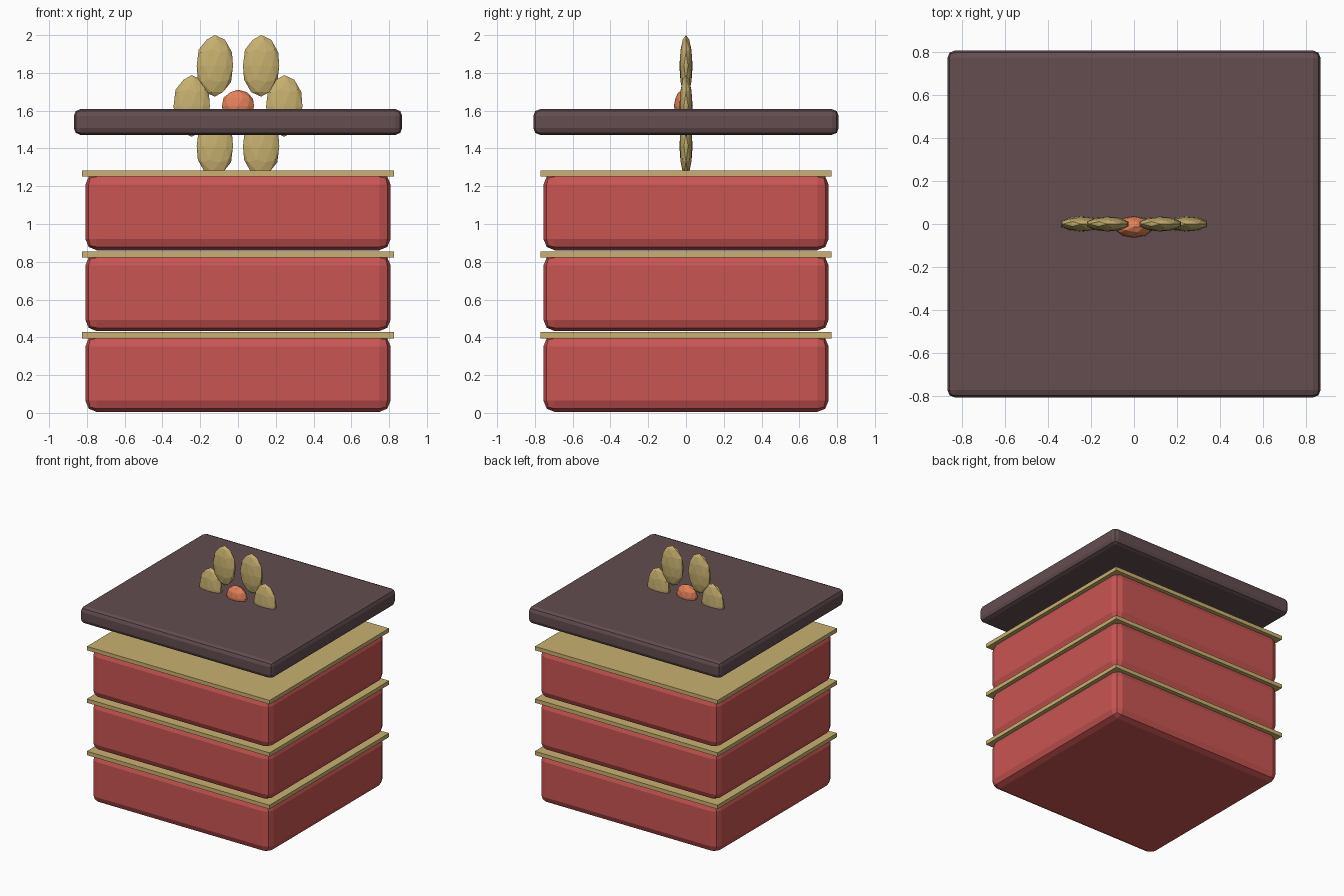
import bpy
import math

if "Cube" in bpy.data.objects:
    bpy.data.objects.remove(bpy.data.objects["Cube"])


def material(name, rgb):
    m = bpy.data.materials.new(name)
    m.diffuse_color = (*rgb, 1.0)
    m.use_nodes = True
    m.node_tree.nodes["Principled BSDF"].inputs["Base Color"].default_value = m.diffuse_color
    return m


RED = material("red_lacquer", (0.58, 0.09, 0.085))
GOLD = material("gold", (0.58, 0.44, 0.16))
DARK = material("dark_wood", (0.125, 0.075, 0.08))
ORANGE = material("orange", (0.78, 0.22, 0.10))


def box(name, hx, hy, z0, z1, mat, bevel=0.0, segments=2):
    bpy.ops.mesh.primitive_cube_add(size=1, location=(0, 0, (z0 + z1) / 2))
    ob = bpy.context.object
    ob.name = name
    ob.scale = (2 * hx, 2 * hy, z1 - z0)
    bpy.ops.object.transform_apply(location=False, rotation=False, scale=True)
    ob.data.materials.append(mat)
    if bevel:
        b = ob.modifiers.new("bevel", "BEVEL")
        b.width = bevel
        b.segments = segments
    return ob


def pebble(name, loc, radii, mat):
    bpy.ops.mesh.primitive_ico_sphere_add(subdivisions=2, radius=1, location=loc)
    ob = bpy.context.object
    ob.name = name
    ob.scale = radii
    bpy.ops.object.transform_apply(location=False, rotation=False, scale=True)
    ob.data.materials.append(mat)
    return ob


# Three stacked tiers, each with a thin gold rim
for i in range(3):
    z = i * 0.428
    box(f"tier_{i + 1}", 0.808, 0.755, z + 0.005, z + 0.412, RED, 0.06)
    box(f"rim_{i + 1}", 0.825, 0.771, z + 0.395, z + 0.427, GOLD)

# Lid hovering over the top tier
box("lid", 0.869, 0.808, 1.472, 1.608, DARK, 0.035)

# Upright flower through the lid: six petals round a centre
ZC, RING = 1.625, 0.245
for i in range(6):
    a = math.radians(60 * i)
    pebble(f"petal_{i + 1}",
           (RING * math.cos(a), 0, ZC + RING * math.sin(a)),
           (0.101, 0.035, 0.163), GOLD)
pebble("flower_centre", (0, -0.014, ZC), (0.089, 0.05, 0.086), ORANGE)
